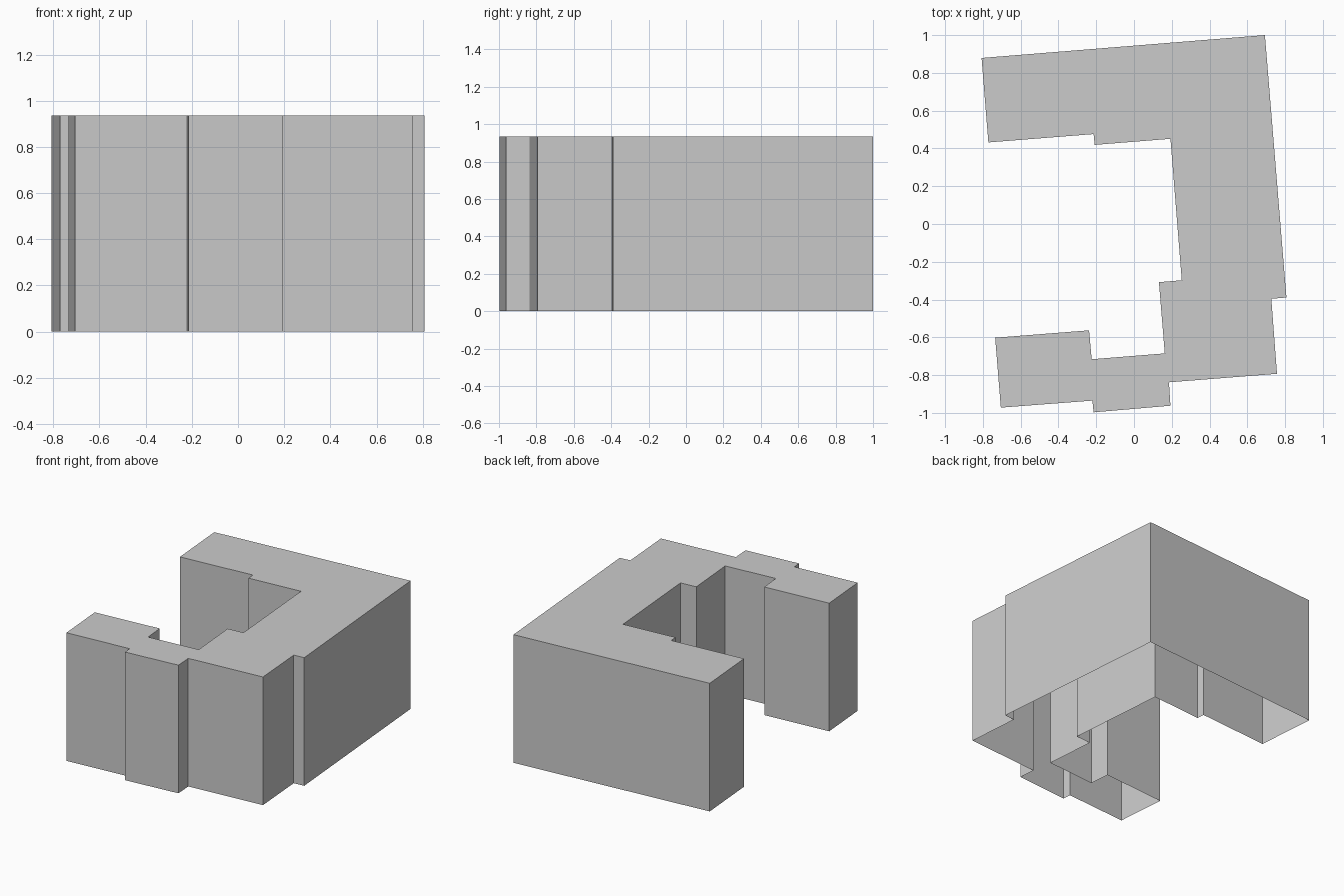
import bpy, bmesh

if "Cube" in bpy.data.objects:
    bpy.data.objects.remove(bpy.data.objects["Cube"])

HEIGHT = 0.935

# Footprint of the C-shaped building, clockwise from the back left corner
footprint = [
    (-0.807, 0.879), (0.693, 1.0), (0.807, -0.389), (0.727, -0.396),
    (0.757, -0.793), (0.185, -0.838), (0.193, -0.962), (-0.214, -0.997),
    (-0.22, -0.935), (-0.705, -0.972), (-0.735, -0.602), (-0.238, -0.563),
    (-0.224, -0.716), (0.163, -0.685), (0.132, -0.308), (0.253, -0.298),
    (0.193, 0.451), (-0.208, 0.419), (-0.214, 0.476), (-0.771, 0.432),
]

# Flat roof
bm = bmesh.new()
roof = bm.faces.new([bm.verts.new((x, y, HEIGHT)) for x, y in reversed(footprint)])

# Walls dropped from the roof edge; the underside stays open
walls = bmesh.ops.extrude_edge_only(bm, edges=list(roof.edges))
for v in walls["geom"]:
    if isinstance(v, bmesh.types.BMVert):
        v.co.z = 0
bmesh.ops.recalc_face_normals(bm, faces=bm.faces)
bm.normal_update()
if roof.normal.z < 0:
    bmesh.ops.reverse_faces(bm, faces=bm.faces)

mesh = bpy.data.meshes.new("building_shell")
bm.to_mesh(mesh)
bm.free()
building = bpy.data.objects.new("building_shell", mesh)
bpy.context.collection.objects.link(building)
